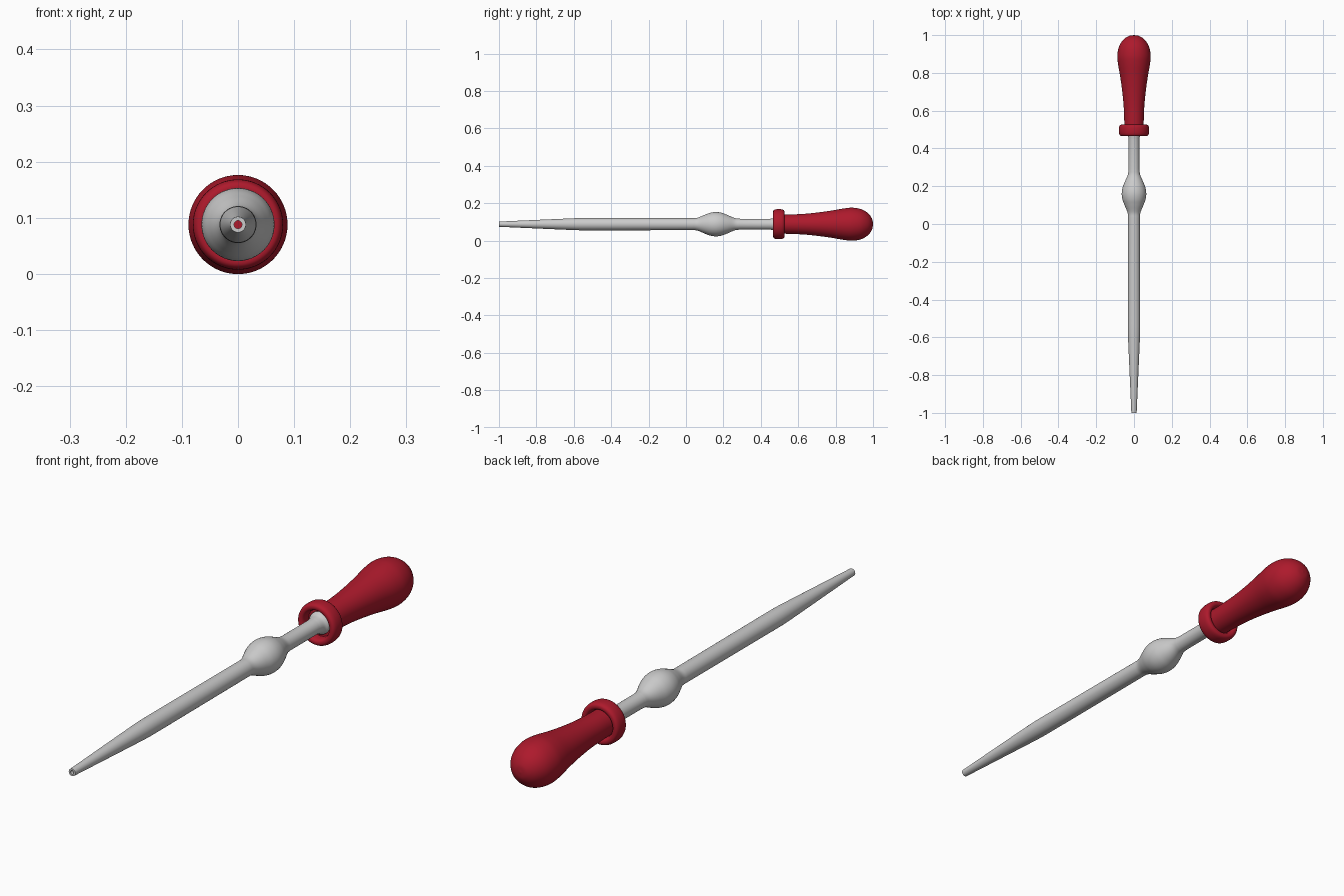
import bpy, bmesh, math
from mathutils import Vector

if "Cube" in bpy.data.objects:
    bpy.data.objects.remove(bpy.data.objects["Cube"])

AXIS_Z = 0.088
SIDES = 64

def smooth(pts, n=6):
    """Catmull-Rom curve through (y, radius) points."""
    p = [Vector(q) for q in pts]
    p = [2 * p[0] - p[1]] + p + [2 * p[-1] - p[-2]]
    out = []
    for a, b, c, d in zip(p, p[1:], p[2:], p[3:]):
        for k in range(n):
            t = k / n
            out.append(0.5 * (2 * b + (c - a) * t + (2 * a - 5 * b + 4 * c - d) * t * t
                              + (3 * b - a - 3 * c + d) * t ** 3))
    out.append(p[-2])
    return [(v.x, max(v.y, 0.0)) for v in out]

def lathe(name, profile, closed, color=None):
    """Spin a (y, radius) profile round the long axis."""
    bm = bmesh.new()
    rings = []
    for y, r in profile:
        if r < 1e-5:
            rings.append([bm.verts.new((0, y, AXIS_Z))] * SIDES)
        else:
            rings.append([bm.verts.new((r * math.cos(2 * math.pi * i / SIDES), y,
                                        AXIS_Z + r * math.sin(2 * math.pi * i / SIDES)))
                          for i in range(SIDES)])
    pairs = list(zip(rings, rings[1:])) + ([(rings[-1], rings[0])] if closed else [])
    for a, b in pairs:
        for i in range(SIDES):
            j = (i + 1) % SIDES
            bm.faces.new(list(dict.fromkeys((a[i], a[j], b[j], b[i]))))
    bmesh.ops.recalc_face_normals(bm, faces=bm.faces)
    me = bpy.data.meshes.new(name)
    bm.to_mesh(me)
    bm.free()
    ob = bpy.data.objects.new(name, me)
    bpy.context.collection.objects.link(ob)
    if color:
        mat = bpy.data.materials.new(name + "_red")
        mat.diffuse_color = color
        mat.use_nodes = True
        mat.node_tree.nodes["Principled BSDF"].inputs["Base Color"].default_value = mat.diffuse_color
        me.materials.append(mat)
    bpy.ops.object.select_all(action='DESELECT')
    ob.select_set(True)
    bpy.context.view_layer.objects.active = ob
    bpy.ops.object.shade_smooth_by_angle(angle=math.radians(40))
    return ob

# Hollow glass tube: tapered tip, round swelling, flared mouth
outer = ([(-1.0, 0.014)] +
         smooth([(-0.98, 0.0148), (-0.66, 0.029), (-0.57, 0.0325), (-0.5, 0.033)]) +
         smooth([(0.03, 0.032), (0.06, 0.034), (0.10, 0.05), (0.13, 0.061), (0.16, 0.065),
                 (0.19, 0.061), (0.22, 0.05), (0.26, 0.033), (0.29, 0.029)]) +
         smooth([(0.45, 0.029), (0.475, 0.033), (0.487, 0.041), (0.495, 0.042)]))
inner = [(0.495, 0.025), (0.29, 0.021)] + \
        smooth([(0.26, 0.025), (0.22, 0.042), (0.16, 0.057), (0.10, 0.042), (0.06, 0.026), (0.03, 0.024)]) + \
        [(-0.57, 0.024), (-1.0, 0.007)]
lathe("glass_tube", outer + inner, True)

# Rubber bulb: squeezable body, neck groove and end wall
bulb = smooth([(1.0, 0.0), (0.995, 0.028), (0.975, 0.057), (0.94, 0.079), (0.895, 0.088),
               (0.85, 0.085), (0.78, 0.073), (0.70, 0.062), (0.62, 0.0545), (0.53, 0.051)])
lathe("rubber_bulb", bulb + [(0.497, 0.051), (0.497, 0.0)], False, (0.42, 0.01, 0.025, 1))

# Rolled rim ring around the bulb mouth, rounded oblong section
ring = []
for k in range(24):
    a = 2 * math.pi * k / 24
    c, s = math.cos(a), math.sin(a)
    ring.append((0.496 + 0.03 * math.copysign(abs(c) ** 0.7, c),
                 0.066 + 0.0145 * math.copysign(abs(s) ** 0.8, s)))
lathe("rim_ring", ring, True, (0.42, 0.01, 0.025, 1))
